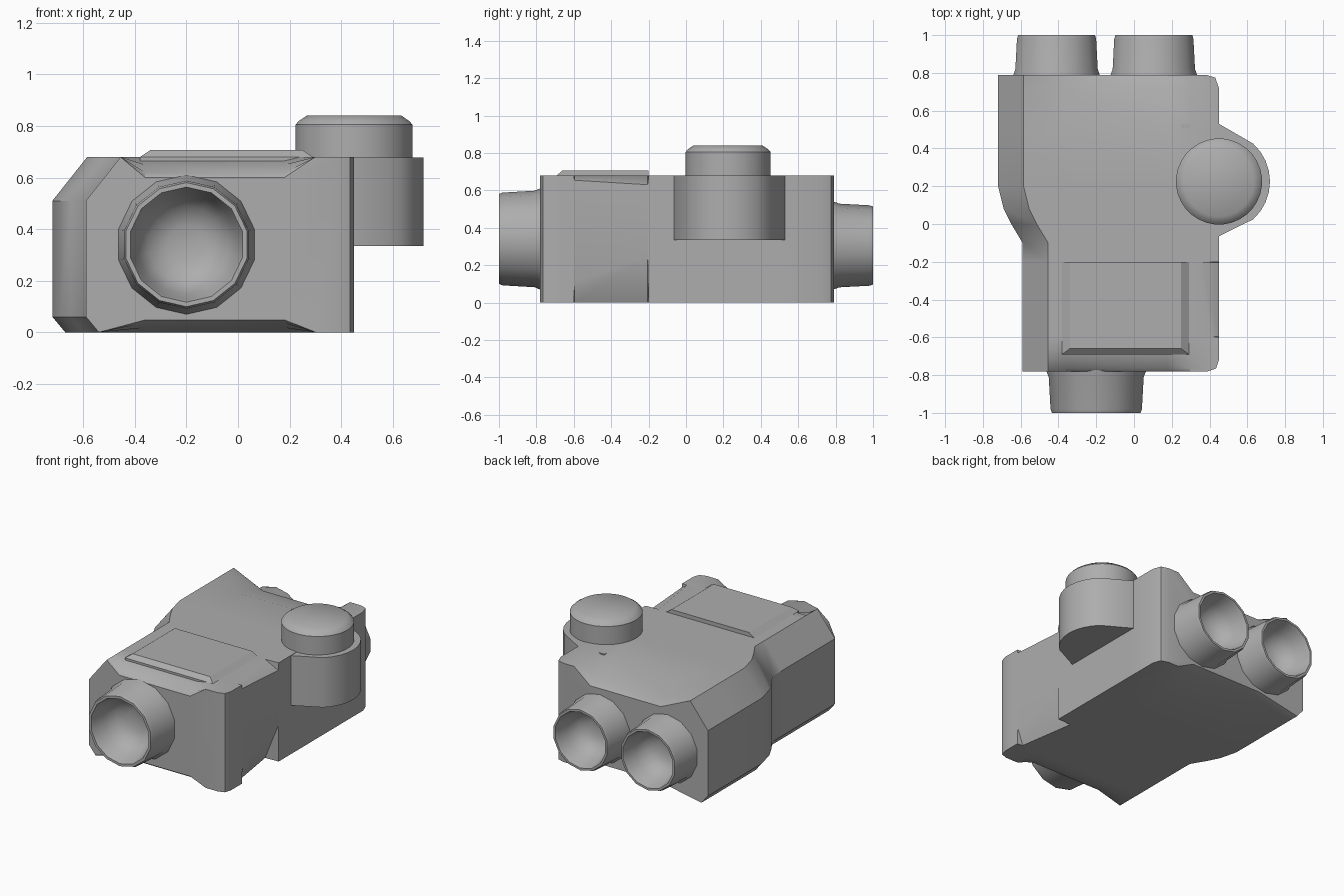
import bpy, bmesh, math
from mathutils import Matrix, Vector

if "Cube" in bpy.data.objects:
    bpy.data.objects.remove(bpy.data.objects["Cube"], do_unlink=True)

GREY = (0.42, 0.42, 0.42, 1)
mat = bpy.data.materials.new("plain_grey")
mat.use_nodes = True
mat.diffuse_color = GREY
mat.node_tree.nodes["Principled BSDF"].inputs["Base Color"].default_value = GREY


def finish(bm, name, angle=35):
    bmesh.ops.recalc_face_normals(bm, faces=bm.faces)
    mesh = bpy.data.meshes.new(name)
    bm.to_mesh(mesh)
    bm.free()
    mesh.materials.append(mat)
    obj = bpy.data.objects.new(name, mesh)
    bpy.context.collection.objects.link(obj)
    bpy.ops.object.select_all(action='DESELECT')
    obj.select_set(True)
    bpy.context.view_layer.objects.active = obj
    bpy.ops.object.shade_smooth_by_angle(angle=math.radians(angle))
    return obj


def loft(name, rings, angle=35):
    """Skin a list of equal-length point rings and cap both ends."""
    bm = bmesh.new()
    rows = [[bm.verts.new(p) for p in ring] for ring in rings]
    n = len(rows[0])
    for a, b in zip(rows, rows[1:]):
        for i in range(n):
            j = (i + 1) % n
            bm.faces.new((a[i], a[j], b[j], b[i]))
    bm.faces.new(rows[0])
    bm.faces.new(rows[-1])
    return finish(bm, name, angle)


def lathe(name, profile, centre, axis, sides):
    """Stack rings of (radius, distance) along an axis."""
    turn = Vector(axis).to_track_quat('Z', 'Y').to_matrix().to_4x4()
    place = Matrix.Translation(centre) @ turn
    rings = []
    for r, d in profile:
        angles = [2 * math.pi * (i + 0.5) / sides for i in range(sides)]
        rings.append([place @ Vector((r * math.cos(t), r * math.sin(t), d))
                      for t in angles])
    return loft(name, rings, 40)


# Housing: cross-sections along y, with dipped ends and a cut side
H = 0.68


def section(y, left, right, dip=0.0, cut=0.0):
    low = 0.02 + 2.3 * cut
    high = H - 0.01 - 0.4 * cut
    pts = [(right - cut, 0), (right, low), (right, high), (right - cut, H),
           (0.3, H), (0.18, H - dip), (-0.36, H - dip), (left + 0.135, H),
           (left, 0.51), (left, 0.06), (left + 0.05, 0),
           (-0.36, dip * 0.6), (0.18, dip * 0.6), (0.3, 0)]
    return [(x, y, z) for x, z in pts]


FRONT, REAR, SIDE = -0.59, -0.72, 0.45
loft("housing", [
    section(-0.78, FRONT, SIDE - 0.06, 0.08),
    section(-0.765, FRONT, SIDE - 0.015, 0.06),
    section(-0.72, FRONT, SIDE, 0.03),
    section(-0.66, FRONT, SIDE),
    section(-0.6, FRONT, SIDE),
    section(-0.595, FRONT, SIDE, 0, 0.04),
    section(-0.205, FRONT, SIDE, 0, 0.1),
    section(-0.2, FRONT, SIDE),
    section(-0.1, FRONT, SIDE),
    section(0.0, -0.65, SIDE),
    section(0.08, -0.69, SIDE),
    section(0.2, REAR, SIDE),
    section(0.5, REAR, SIDE),
    section(0.72, REAR, SIDE, 0.07),
    section(0.775, REAR, SIDE - 0.02, 0.09),
    section(0.79, REAR, SIDE - 0.07, 0.1),
])

# Raised cover on top
cover = [(-0.38, 0.29, -0.69, 0.66), (-0.38, 0.29, -0.69, H),
         (-0.34, 0.25, -0.66, 0.707)]
loft("top_cover", [[(a, y, z), (b, y, z), (b, -0.2, z), (a, -0.2, z)]
                   for a, b, y, z in cover], 20)

# Side mount blending into the housing, with the knob above it
KNOB = (0.45, 0.225, 0)
outline = [(0.25, 0.53), (0.45, 0.53), (0.58, 0.455)]
for i in range(9):
    t = math.radians(48 - 12 * i)
    outline.append((KNOB[0] + 0.27 * math.cos(t), KNOB[1] + 0.27 * math.sin(t)))
outline += [(0.58, 0), (0.45, -0.065), (0.25, -0.065)]
loft("knob_mount", [[(x, y, z) for x, y in outline] for z in (0.335, H - 0.002)])
lathe("knob", [(0.228, 0.5), (0.228, 0.805), (0.215, 0.82), (0.185, 0.84)],
      KNOB, (0, 0, 1), 32)


# Lens tubes with flared bases, rounded rims and hollow bowls
def tube(name, x, z, start, direction, r, length):
    profile = [(r * 1.09, -0.12), (r * 1.09, 0), (r * 1.04, 0.03),
               (r, length - 0.02), (r * 0.97, length), (r * 0.9, length),
               (r * 0.86, length - 0.025), (r * 0.78, length - 0.1),
               (r * 0.6, length - 0.17), (r * 0.3, length - 0.2)]
    lathe(name, profile, (x, start, z), (0, direction, 0), 14)


tube("front_lens_tube", -0.2, 0.34, -0.78, -1, 0.248, 0.22)
for side, x in (("right", -0.41), ("left", 0.105)):
    tube(side + "_eyepiece", x, 0.305, 0.79, 1, 0.215, 0.21)
